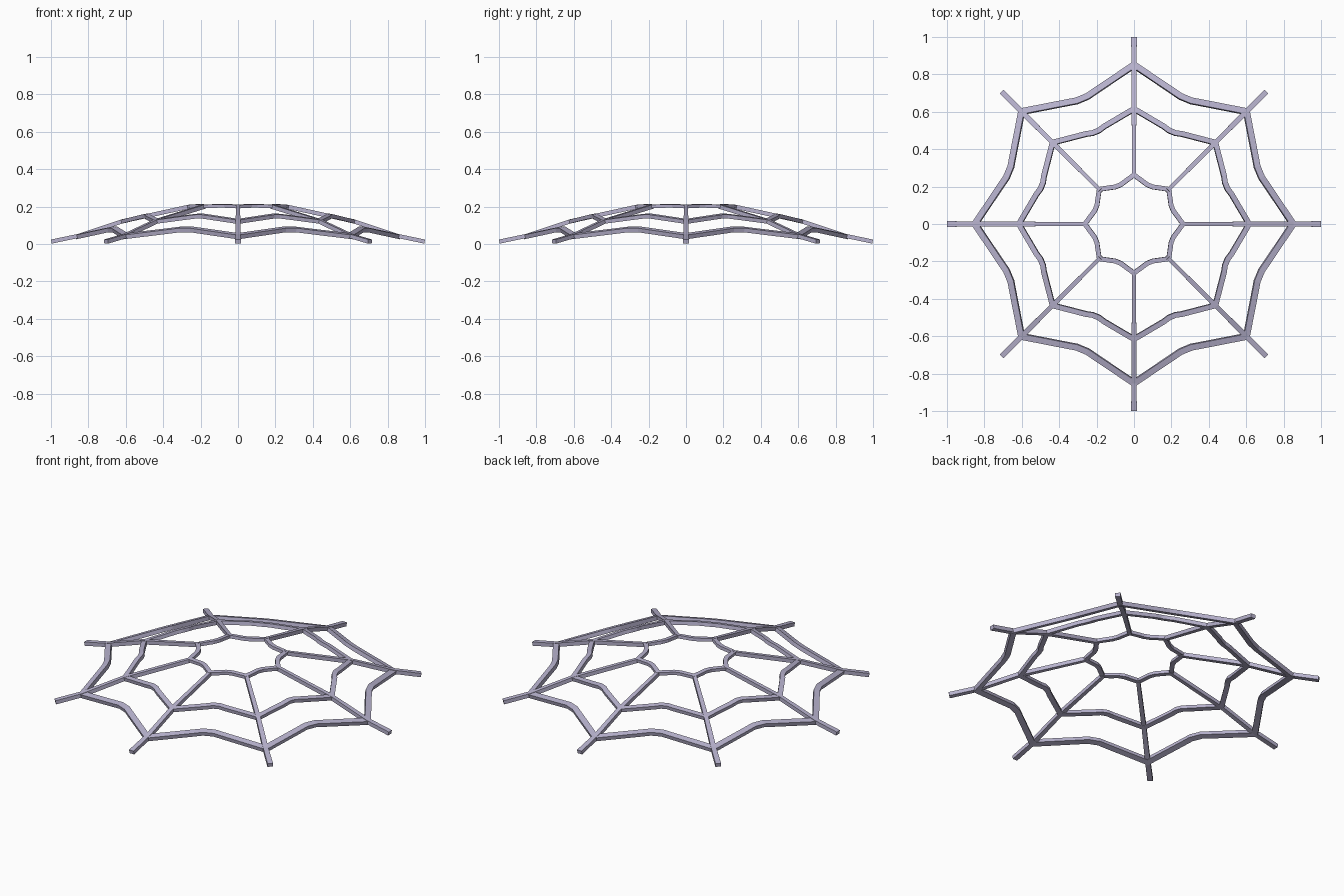
import bpy, bmesh, math
from mathutils import Vector

if "Cube" in bpy.data.objects:
    bpy.data.objects.remove(bpy.data.objects["Cube"])

silk = bpy.data.materials.new("pale lavender silk")
silk.diffuse_color = (0.48, 0.45, 0.62, 1)
silk.use_nodes = True
silk.node_tree.nodes["Principled BSDF"].inputs["Base Color"].default_value = silk.diffuse_color
UP = Vector((0, 0, 1))


def polar(r, deg, z):
    a = math.radians(deg)
    return Vector((r * math.cos(a), r * math.sin(a), z))


def strand(name, pts, widths, height, closed=False):
    """Sweep a rectangular section along a path, leaning with the dome."""
    bm = bmesh.new()
    n = len(pts)
    rings = []
    for i, p in enumerate(pts):
        a = pts[i - 1] if (closed or i > 0) else p
        b = pts[(i + 1) % n] if (closed or i < n - 1) else p
        t = (b - a).normalized()
        dome = (UP + Vector((p.x, p.y, 0)) * 0.36).normalized()
        side = dome.cross(t).normalized()
        up = t.cross(side).normalized()
        # widen at corners so the strand keeps its width
        seg = (b - p) if b != p else (p - a)
        k = 1 / max(0.6, abs(seg.normalized().dot(t)))
        w, h = widths[i] / 2 * k, height / 2
        rings.append([bm.verts.new(p + side * w * sx + up * h * sz)
                      for sx, sz in ((-1, -1), (1, -1), (1, 1), (-1, 1))])
    for i in range(n if closed else n - 1):
        r0, r1 = rings[i], rings[(i + 1) % n]
        for j in range(4):
            k = (j + 1) % 4
            bm.faces.new((r0[j], r0[k], r1[k], r1[j]))
    if not closed:
        bm.faces.new(rings[0][::-1])
        bm.faces.new(rings[-1])
    bmesh.ops.recalc_face_normals(bm, faces=bm.faces)
    me = bpy.data.meshes.new(name)
    bm.to_mesh(me)
    bm.free()
    me.materials.append(silk)
    ob = bpy.data.objects.new(name, me)
    bpy.context.collection.objects.link(ob)


# Eight radial spokes, thinner toward the middle
for i in range(8):
    prof = [(0.255, 0.201), (0.62, 0.121), (0.85, 0.044), (0.998, 0.013)]
    strand(f"spoke_{i + 1}", [polar(r, i * 45, z) for r, z in prof],
           [0.021, 0.025, 0.028, 0.030], 0.022)

# Scalloped rings: (angle, radius, height) within one eighth
rings = {
    "outer_ring": (0.033, 0.023, [(0, .85, .042), (17, .737, .073), (20, .726, .078),
                                  (25, .726, .078), (28, .737, .073)]),
    "middle_ring": (0.028, 0.021, [(0, .615, .121), (17, .545, .145), (20.5, .534, .149),
                                   (24.5, .534, .149), (28, .545, .145)]),
    "inner_ring": (0.025, 0.018, [(0, .262, .201), (11, .234, .203), (18, .222, .204),
                                  (27, .222, .204), (34, .234, .203)]),
}
for name, (w, h, seg) in rings.items():
    pts = [polar(r, i * 45 + a, z) for i in range(8) for a, r, z in seg]
    strand(name, pts, [w] * len(pts), h, closed=True)
